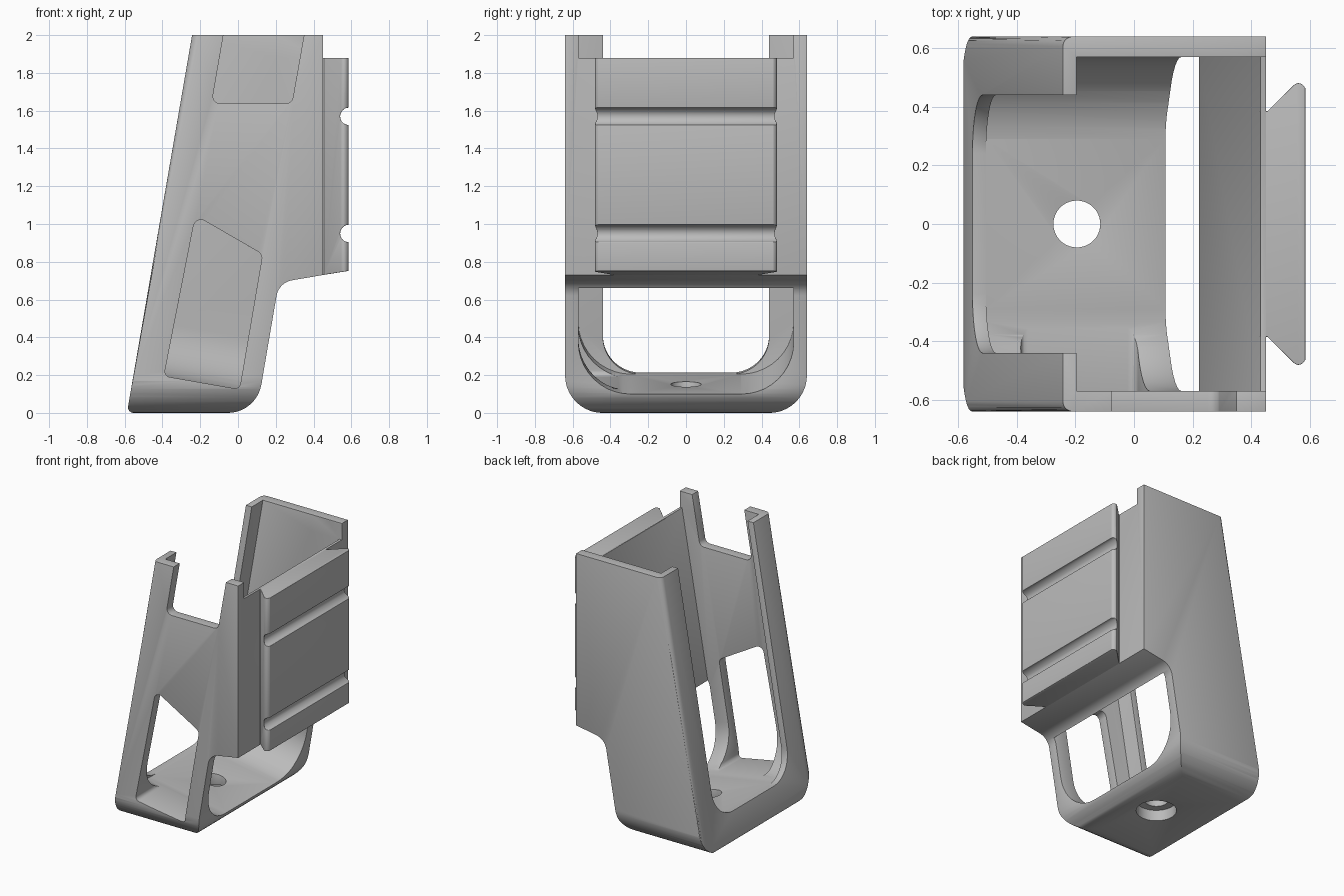
import bpy, bmesh, math
from mathutils import Vector, Matrix

if "Cube" in bpy.data.objects:
    bpy.data.objects.remove(bpy.data.objects["Cube"])

gray = bpy.data.materials.new("matte gray")
gray.use_nodes = True
color = (0.5, 0.5, 0.5, 1)
gray.diffuse_color = color
gray.node_tree.nodes["Principled BSDF"].inputs["Base Color"].default_value = color


def rounded(corners, steps=10):
    """Polygon from (a, b, radius) corners, with filleted corners."""
    out = []
    for i, (a, b, r) in enumerate(corners):
        p = Vector((a, b))
        if r == 0:
            out.append(p)
            continue
        d0 = (Vector(corners[i - 1][:2]) - p).normalized()
        d1 = (Vector(corners[(i + 1) % len(corners)][:2]) - p).normalized()
        half = d0.angle(d1) / 2
        center = p + (d0 + d1).normalized() * (r / math.sin(half))
        s = p + d0 * (r / math.tan(half)) - center
        e = p + d1 * (r / math.tan(half)) - center
        sweep = s.angle(e)
        for k in range(steps + 1):
            t = k / steps
            out.append(center + (s * math.sin((1 - t) * sweep) + e * math.sin(t * sweep)) / math.sin(sweep))
    return out


def prism(name, pts, axis, lo, hi, matrix=Matrix()):
    """Extrude a 2D outline along an axis from lo to hi."""
    place = {"x": lambda p, t: (t, p.x, p.y),
             "y": lambda p, t: (p.x, t, p.y),
             "z": lambda p, t: (p.x, p.y, t)}[axis]
    bm = bmesh.new()
    rings = [[bm.verts.new(matrix @ Vector(place(p, t))) for p in pts] for t in (lo, hi)]
    bm.faces.new(rings[0])
    bm.faces.new(rings[1])
    for i in range(len(pts)):
        bm.faces.new((rings[0][i - 1], rings[0][i], rings[1][i], rings[1][i - 1]))
    bmesh.ops.recalc_face_normals(bm, faces=bm.faces)
    mesh = bpy.data.meshes.new(name)
    bm.to_mesh(mesh)
    bm.free()
    mesh.materials.append(gray)
    obj = bpy.data.objects.new(name, mesh)
    bpy.context.collection.objects.link(obj)
    return obj


def apply(obj, mod):
    bpy.ops.object.select_all(action="DESELECT")
    bpy.context.view_layer.objects.active = obj
    obj.select_set(True)
    bpy.ops.object.modifier_apply(modifier=mod.name)


def combine(obj, tool, operation="DIFFERENCE"):
    mod = obj.modifiers.new("bool", "BOOLEAN")
    mod.operation, mod.object, mod.solver = operation, tool, "EXACT"
    apply(obj, mod)
    bpy.data.objects.remove(tool)


def cup(half, bottom, r, top):
    """U-shaped outline with rounded bottom corners."""
    return rounded([(-half, bottom, r), (half, bottom, r), (half, top, 0), (-half, top, 0)])


W = 0.64
# Body: side outline, softened leaning edges, rounded underside
body = prism("holder_body", rounded([(-0.588, 0, 0.03), (0.098, 0, 0.18), (0.216, 0.69, 0.1),
                                     (0.45, 0.73, 0), (0.45, 2, 0), (-0.243, 2, 0)]), "y", -W, W)
bm = bmesh.new()
bm.from_mesh(body.data)
edges = [e for e in bm.edges if all(abs(v.co.y) > W - 0.001 for v in e.verts)
         and abs(e.verts[0].co.y - e.verts[1].co.y) < 0.001
         and e.calc_length() > 1.5 and sum(v.co.x for v in e.verts) < 0]
bmesh.ops.bevel(bm, geom=edges, offset=0.035, segments=5, profile=0.5, affect="EDGES")
bm.to_mesh(body.data)
bm.free()
combine(body, prism("round_tool", cup(W + 0.0005, -0.0005, 0.2, 2.2), "x", -1, 1), "INTERSECT")

# Leaning cavity and the open side between the two lips
lean = Matrix.Translation((-0.505, 0, 0.205)) @ Matrix.Rotation(math.atan(0.1725), 4, "Y")
combine(body, prism("cavity_tool", cup(0.57, 0, 0.28, 2.4), "x", 0, 0.638, lean))
combine(body, prism("opening_tool", cup(0.44, 0.0, 0.2, 2.4), "x", -0.3, 0.1, lean))

# Step above the rear plate
combine(body, prism("step_tool", cup(0.57, 1.88, 0, 2.2), "x", 0.2, 0.6))

# Window and top notch in the front wall only
window = rounded([(-0.225, 1.045, 0.04), (0.13, 0.84, 0.04), (0.008, 0.125, 0.03), (-0.392, 0.195, 0.03)])
combine(body, prism("window_tool", window, "y", -0.8, -0.2))
notch = rounded([(-0.06, 2.1, 0), (-0.14, 1.637, 0.04), (0.285, 1.637, 0.04), (0.367, 2.1, 0)])
combine(body, prism("notch_tool", notch, "y", -0.8, -0.5))

# Counterbored hole in the floor
for r, top in ((0.08, 0.4), (0.135, 0.08)):
    circle = [Vector((-0.195 + r * math.cos(a), r * math.sin(a)))
              for a in (k * math.tau / 40 for k in range(40))]
    combine(body, prism("hole_tool", circle, "z", -0.2, top))

# Dovetail rail with two round cross grooves
half = [(0.43, 0.385, 0), (0.455, 0.385, 0), (0.565, 0.493, 0.022), (0.585, 0.463, 0.01)]
outline = [(x, -y, r) for x, y, r in half] + [(x, y, r) for x, y, r in reversed(half)]
rail = prism("dovetail_rail", rounded(outline, 5), "z", 0, 1.88)
for v in rail.data.vertices:
    if v.co.z < 1:
        v.co.z = 0.73 + 0.16 * (v.co.x - 0.45)
for z in (0.95, 1.57):
    groove = [Vector((0.587 + 0.046 * math.cos(a), z + 0.046 * math.sin(a)))
              for a in (k * math.tau / 32 for k in range(32))]
    combine(rail, prism("groove_tool", groove, "y", -0.7, 0.7))

# Small edge rounding and smooth shading
for obj, width in ((body, 0.015), (rail, 0.006)):
    mod = obj.modifiers.new("soften", "BEVEL")
    mod.width, mod.segments = width, 3
    mod.limit_method, mod.angle_limit = "ANGLE", math.radians(50)
    apply(obj, mod)
    bpy.ops.object.shade_smooth_by_angle(angle=math.radians(35))
